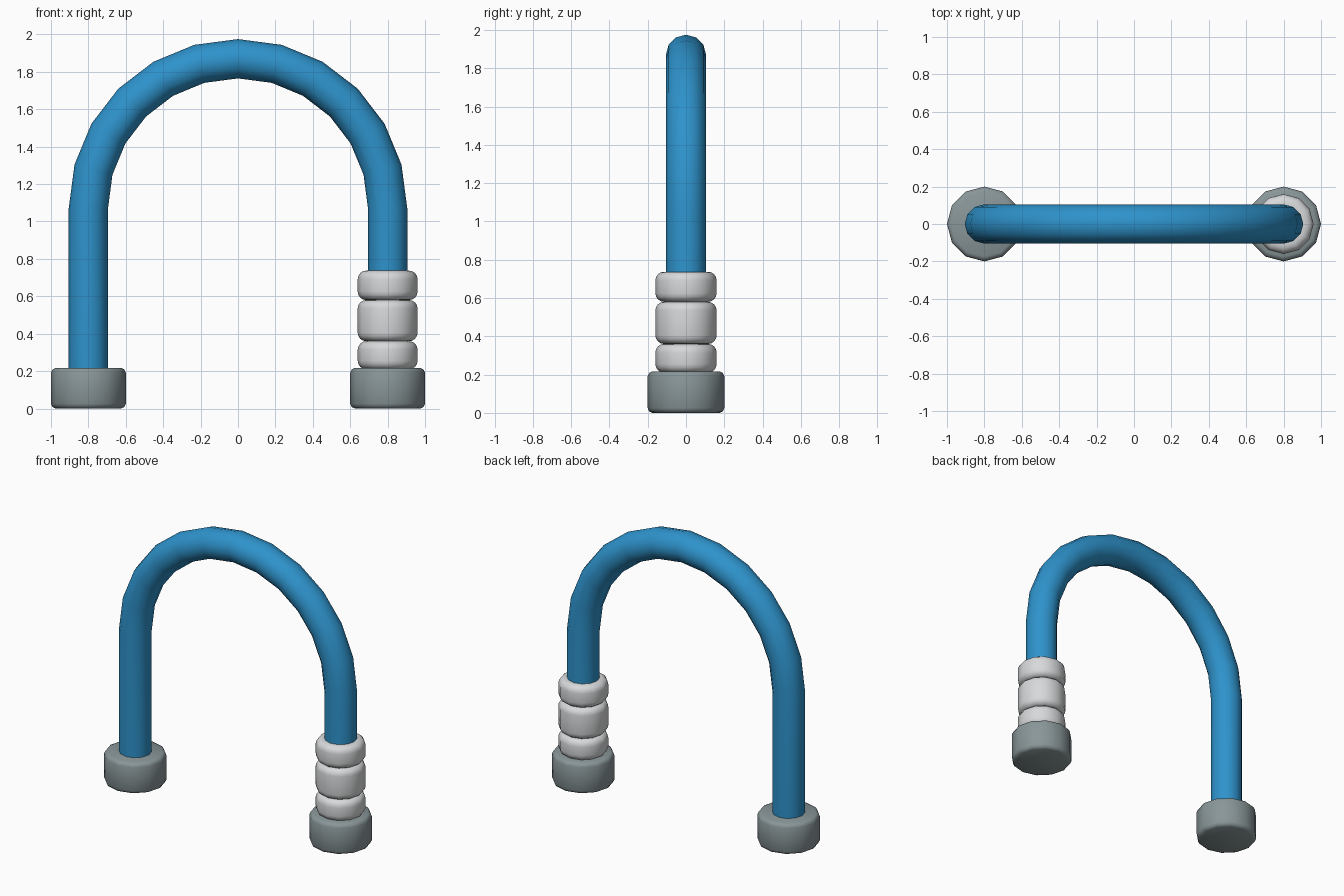
import bpy, bmesh, math
from mathutils import Vector

if "Cube" in bpy.data.objects:
    bpy.data.objects.remove(bpy.data.objects["Cube"])

SIDES = 12
X = 0.8          # leg distance from the centre
ARC_Z = 1.07     # height where the bend starts


def material(name, rgb):
    m = bpy.data.materials.new(name)
    m.diffuse_color = (*rgb, 1)
    m.use_nodes = True
    m.node_tree.nodes["Principled BSDF"].inputs["Base Color"].default_value = m.diffuse_color
    return m


blue = material("blue paint", (0.027, 0.29, 0.60))
grey = material("grey rubber", (0.25, 0.305, 0.315))
white = material("white plastic", (0.68, 0.69, 0.70))


def sweep(name, rings, mat, angle):
    """Skin a list of vertex rings and cap both ends."""
    bm = bmesh.new()
    loops = [[bm.verts.new(p) for p in ring] for ring in rings]
    for a, b in zip(loops, loops[1:]):
        for i in range(SIDES):
            j = (i + 1) % SIDES
            bm.faces.new((a[i], a[j], b[j], b[i]))
    bm.faces.new(loops[0])
    bm.faces.new(loops[-1])
    bmesh.ops.recalc_face_normals(bm, faces=bm.faces)
    me = bpy.data.meshes.new(name)
    bm.to_mesh(me)
    bm.free()
    me.materials.append(mat)
    ob = bpy.data.objects.new(name, me)
    bpy.context.collection.objects.link(ob)
    bpy.ops.object.select_all(action='DESELECT')
    ob.select_set(True)
    bpy.context.view_layer.objects.active = ob
    bpy.ops.object.shade_smooth_by_angle(angle=math.radians(angle))
    return ob


def ring(centre, radius, out):
    """Circle around centre in the plane of 'out' and the y axis."""
    c, y = Vector(centre), Vector((0, 1, 0))
    return [c + radius * (math.cos(t) * out + math.sin(t) * y)
            for t in (2 * math.pi * i / SIDES for i in range(SIDES))]


def lathe(name, x, profile, mat, angle):
    return sweep(name, [ring((x, 0, z), r, Vector((1, 0, 0))) for r, z in profile], mat, angle)


# Bent tube: two legs and a half circle in 12 steps
path = [((-X, 0, 0.18), Vector((-1, 0, 0)))]
for k in range(13):
    a = math.pi - k * math.pi / 12
    out = Vector((math.cos(a), 0, math.sin(a)))
    path.append((out * X + Vector((0, 0, ARC_Z)), out))
path.append(((X, 0, 0.18), Vector((1, 0, 0))))
sweep("bent_tube", [ring(c, 0.105, out) for c, out in path], blue, 50)

# End caps on both legs
for side, x in (("left", -X), ("right", X)):
    lathe(side + "_end_cap", x,
          [(0.175, 0), (0.192, 0.008), (0.2, 0.025),
           (0.2, 0.192), (0.192, 0.209), (0.175, 0.217)], grey, 40)

# Three rounded collars stacked on the right leg
for name, z0, z1 in (("lower_collar", 0.21, 0.36),
                     ("middle_collar", 0.36, 0.58),
                     ("upper_collar", 0.58, 0.737)):
    b = 0.045
    curve = [(0.115 + b * math.sin(t), b * (1 - math.cos(t)))
             for t in (math.radians(d) for d in (0, 22.5, 45, 67.5, 90))]
    profile = [(r, z0 + d) for r, d in curve] + [(r, z1 - d) for r, d in reversed(curve)]
    lathe(name, X, profile, white, 50)
